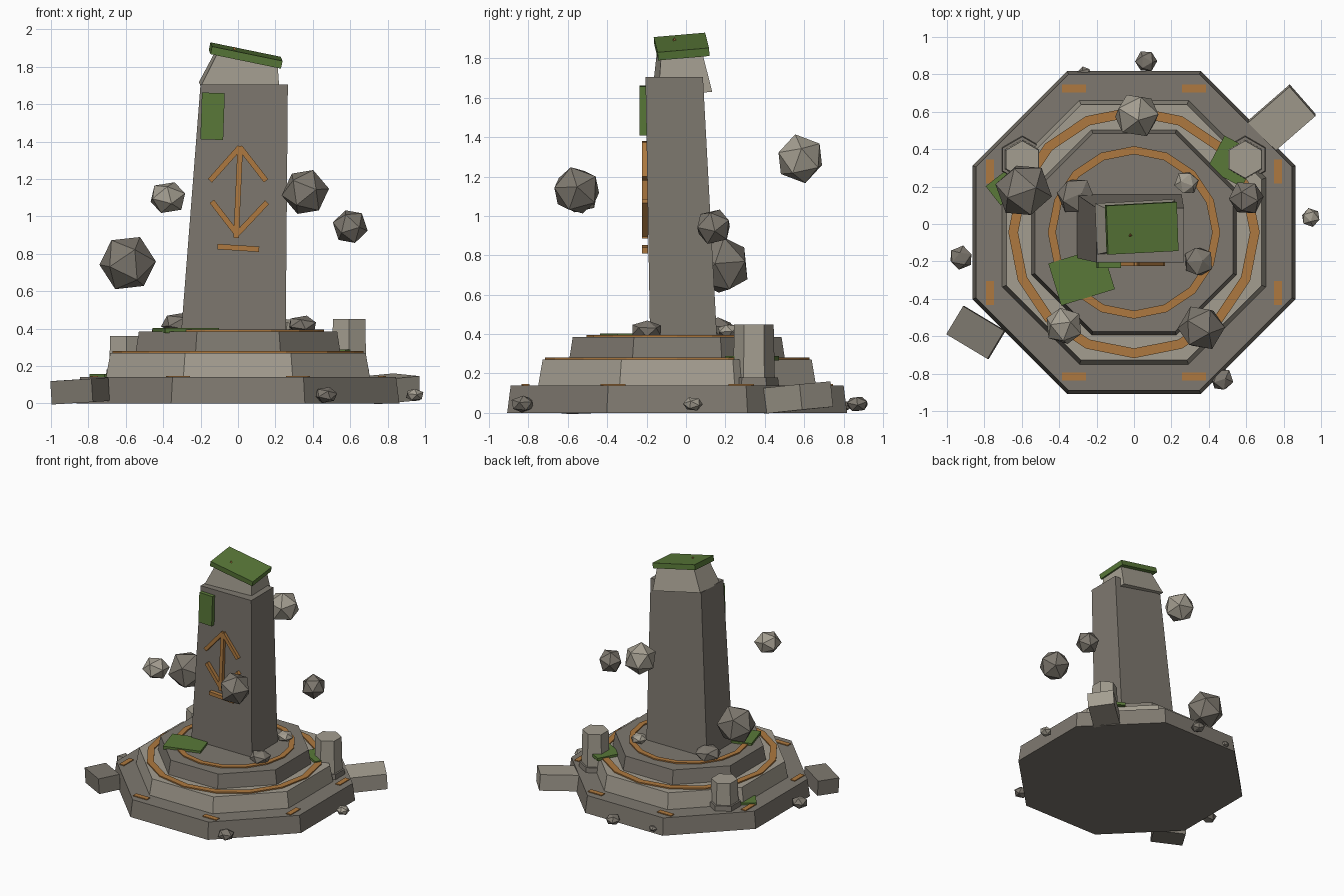
import bpy, bmesh, math, random
from mathutils import Vector, Matrix, Euler

random.seed(4)
if "Cube" in bpy.data.objects:
    bpy.data.objects.remove(bpy.data.objects["Cube"])


def material(name, rgb):
    m = bpy.data.materials.new(name)
    m.use_nodes = True
    m.diffuse_color = (*rgb, 1)
    m.node_tree.nodes["Principled BSDF"].inputs["Base Color"].default_value = (*rgb, 1)
    return m


STONE = material("grey stone", (0.21, 0.19, 0.16))
PALE = material("pale stone", (0.37, 0.34, 0.28))
COPPER = material("copper inlay", (0.42, 0.19, 0.05))
MOSS = material("moss green", (0.10, 0.19, 0.04))
CENTRE_Y = -0.045


def finish(bm, name, mat, loc=(0, 0, 0), rot=(0, 0, 0)):
    """Turn a bmesh into a flat shaded object; rot is in degrees."""
    bmesh.ops.recalc_face_normals(bm, faces=bm.faces)
    me = bpy.data.meshes.new(name)
    bm.to_mesh(me)
    bm.free()
    me.materials.append(mat)
    ob = bpy.data.objects.new(name, me)
    ob.location = loc
    ob.rotation_euler = [math.radians(a) for a in rot]
    bpy.context.collection.objects.link(ob)
    return ob


def block(name, mat, loc, size, rot=(0, 0, 0), top=None, shift=(0, 0)):
    """Box centred on loc, with an optional top size and top offset."""
    bm = bmesh.new()
    bmesh.ops.create_cube(bm, size=1)
    for v in bm.verts:
        upper = v.co.z > 0
        w, d = top if top and upper else size[:2]
        v.co = Vector((v.co.x * w, v.co.y * d, v.co.z * size[2]))
        if upper:
            v.co += Vector((*shift, 0))
    return finish(bm, name, mat, loc, rot)


def prism(name, mat, sides, r_low, r_high, z_low, z_high, xy, turn=0):
    bm = bmesh.new()
    bmesh.ops.create_cone(bm, cap_ends=True, segments=sides, radius1=r_low,
                          radius2=r_high, depth=z_high - z_low)
    return finish(bm, name, mat, (*xy, (z_low + z_high) / 2), (0, 0, turn))


def ring(name, inner, outer, z_low, z_high):
    bm = bmesh.new()
    vs = [bm.verts.new((r, 0, z)) for r, z in
          ((inner, z_low), (outer, z_low), (outer, z_high), (inner, z_high))]
    edges = [bm.edges.new((vs[i], vs[(i + 1) % 4])) for i in range(4)]
    bmesh.ops.spin(bm, geom=vs + edges, axis=(0, 0, 1), cent=(0, 0, 0),
                   angle=math.tau, steps=16, use_merge=True)
    bmesh.ops.remove_doubles(bm, verts=bm.verts, dist=0.0005)
    return finish(bm, name, COPPER, (0, CENTRE_Y, 0))


def rock(name, mat, loc, r, flat=1.0):
    bm = bmesh.new()
    bmesh.ops.create_icosphere(bm, subdivisions=1, radius=r)
    spin = Euler([random.uniform(0, 6) for _ in range(3)]).to_matrix().to_4x4()
    bm.transform(Matrix.Diagonal((1, 1, flat, 1)) @ spin)
    return finish(bm, name, mat, loc)


# Stepped octagonal base
to_corner = 1 / math.cos(math.pi / 8)
for name, mat, low, high, z0, z1 in (
        ("lower_step", STONE, 0.863, 0.845, 0, 0.14),
        ("middle_step", PALE, 0.705, 0.683, 0.14, 0.27),
        ("upper_step", STONE, 0.548, 0.53, 0.27, 0.385)):
    prism(name, mat, 8, low * to_corner, high * to_corner, z0, z1, (0, CENTRE_Y), 22.5)

# Copper rings and dashes let into the steps
ring("outer_ring", 0.62, 0.672, 0.262, 0.28)
ring("inner_ring", 0.418, 0.461, 0.377, 0.395)
for sx in (-1, 1):
    for sy in (-1, 1):
        block("front_back_dash", COPPER, (sx * 0.32, CENTRE_Y + sy * 0.77, 0.142),
              (0.128, 0.042, 0.01))
        block("side_dash", COPPER, (sx * 0.77, CENTRE_Y + sy * 0.325, 0.142),
              (0.042, 0.128, 0.01))

# Leaning pillar with tilted cap and mossy slab
block("pillar", STONE, (-0.025, -0.012, 1.035), (0.56, 0.34, 1.34),
      rot=(0, 0, 0), top=(0.467, 0.292), shift=(0.058, -0.048))
block("pillar_cap", PALE, (0.027, -0.022, 1.75), (0.435, 0.275, 0.18),
      rot=(5, 11.6, 3), top=(0.335, 0.215))
block("moss_slab", MOSS, (0.041, -0.022, 1.86), (0.385, 0.262, 0.042), rot=(5, 11.6, 3))
prism("copper_tip", COPPER, 3, 0.03, 0.003, 1.86, 1.905, (-0.02, -0.06), 10)

# Copper arrow sign on the pillar front
for name, a, b in (
        ("sign_shaft", (-0.01, 0.885), (0.012, 1.375)),
        ("upper_left_arm", (0.01, 1.37), (-0.15, 1.19)),
        ("upper_right_arm", (0.01, 1.37), (0.15, 1.19)),
        ("lower_left_arm", (-0.005, 0.905), (-0.14, 1.08)),
        ("lower_right_arm", (-0.005, 0.905), (0.155, 1.075)),
        ("sign_bar", (-0.11, 0.838), (0.113, 0.824))):
    dx, dz = b[0] - a[0], b[1] - a[1]
    block(name, COPPER, ((a[0] + b[0]) / 2, -0.208, (a[1] + b[1]) / 2),
          (math.hypot(dx, dz), 0.032, 0.029), rot=(0, -math.degrees(math.atan2(dz, dx)), 0))

# Moss patches
block("pillar_moss", MOSS, (-0.136, -0.215, 1.535), (0.122, 0.04, 0.25), rot=(0, 2, 0))
block("upper_step_moss", MOSS, (-0.28, -0.28, 0.39), (0.30, 0.235, 0.026), rot=(0, 0, 17))
block("middle_step_moss", MOSS, (0.53, 0.335, 0.277), (0.21, 0.2, 0.024), rot=(0, 0, -28))
block("lower_step_moss", MOSS, (-0.69, 0.2, 0.145), (0.16, 0.13, 0.024), rot=(0, 0, 38))

# Broken hexagonal posts on plinths
for x, height in ((-0.597, 0.36), (0.594, 0.45)):
    prism("post_plinth", STONE, 6, 0.128, 0.122, 0.13, 0.18, (x, 0.345))
    prism("hexagonal_post", PALE, 6, 0.106, 0.1, 0.17, height, (x, 0.345))

# Fallen blocks
block("back_fallen_block", PALE, (0.79, 0.565, 0.078), (0.295, 0.21, 0.13), rot=(4, -4, 41))
block("front_fallen_block", STONE, (-0.845, -0.58, 0.066), (0.257, 0.175, 0.125), rot=(2, -3, -31))

# Floating rocks
for mat, loc, r in (
        (STONE, (-0.59, 0.18, 0.75), 0.155), (STONE, (0.36, -0.555, 1.13), 0.128),
        (PALE, (-0.375, -0.545, 1.1), 0.105), (STONE, (0.6, 0.14, 0.945), 0.096),
        (PALE, (0.015, 0.58, 1.29), 0.127)):
    rock("floating_rock", mat, loc, r, 0.85 if r == 0.105 else 1)

# Rubble on the upper step and on the ground
for mat, loc, r in (
        (STONE, (-0.31, 0.15, 0.425), 0.105), (PALE, (0.28, 0.22, 0.415), 0.066),
        (STONE, (0.345, -0.2, 0.42), 0.085), (STONE, (0.47, -0.83, 0.045), 0.064),
        (PALE, (0.945, 0.035, 0.045), 0.052), (STONE, (0.065, 0.87, 0.045), 0.06),
        (STONE, (-0.925, -0.18, 0.05), 0.066), (STONE, (-0.265, 0.805, 0.035), 0.038)):
    rock("rubble", mat, loc, r, 0.6 if loc[2] > 0.2 else 0.7)
